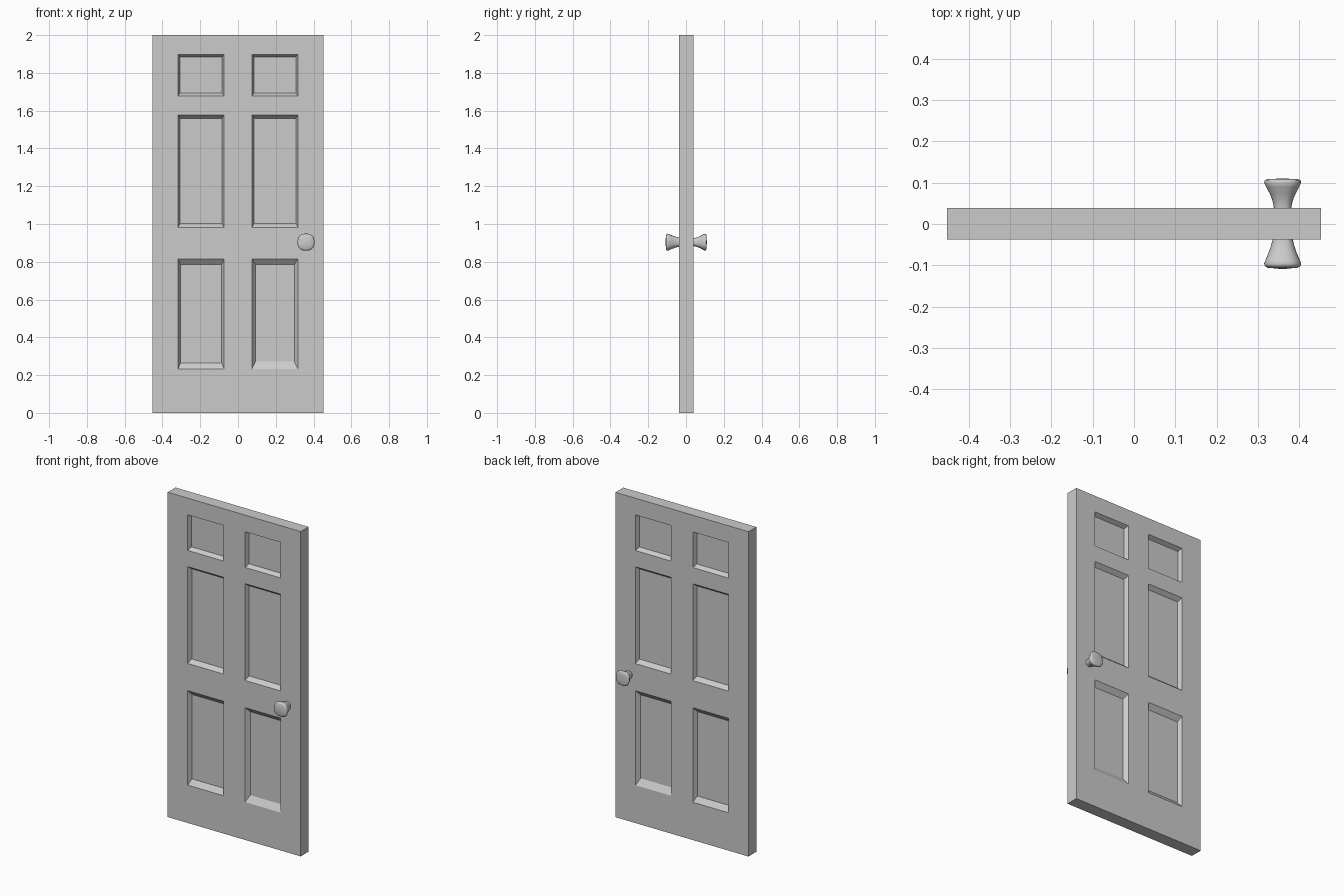
import bpy, bmesh, math

if "Cube" in bpy.data.objects:
    bpy.data.objects.remove(bpy.data.objects["Cube"])

Y_FRONT, Y_BACK = -0.037, 0.039
DEPTH = 0.025
XS = [-0.453, -0.317, -0.074, 0.074, 0.317, 0.453]
ZS = [0, 0.233, 0.815, 0.982, 1.578, 1.678, 1.897, 2.0]

# slope widths (side, bottom, top) of each recessed panel by grid cell
SLOPES = {
    (1, 1): (0.013, 0.032, 0.030), (3, 1): (0.018, 0.038, 0.030),
    (1, 3): (0.011, 0.021, 0.020), (3, 3): (0.011, 0.021, 0.020),
    (1, 5): (0.010, 0.015, 0.013), (3, 5): (0.010, 0.015, 0.013),
}


def finish(bm, name):
    bmesh.ops.remove_doubles(bm, verts=bm.verts, dist=1e-5)
    bmesh.ops.recalc_face_normals(bm, faces=bm.faces)
    mesh = bpy.data.meshes.new(name)
    bm.to_mesh(mesh)
    bm.free()
    obj = bpy.data.objects.new(name, mesh)
    bpy.context.collection.objects.link(obj)
    return obj


def rect(x0, x1, z0, z1, y):
    return [(x0, y, z0), (x1, y, z0), (x1, y, z1), (x0, y, z1)]


# door slab with six recessed panels on both faces
def build_door():
    bm = bmesh.new()

    def face(pts):
        bm.faces.new([bm.verts.new(p) for p in pts])

    for y, inward in ((Y_FRONT, 1), (Y_BACK, -1)):
        for i, (x0, x1) in enumerate(zip(XS, XS[1:])):
            for j, (z0, z1) in enumerate(zip(ZS, ZS[1:])):
                outer = rect(x0, x1, z0, z1, y)
                if (i, j) not in SLOPES:
                    face(outer)
                    continue
                s, b, t = SLOPES[i, j]
                inner = rect(x0 + s, x1 - s, z0 + b, z1 - t, y + inward * DEPTH)
                face(inner)
                for k in range(4):
                    n = (k + 1) % 4
                    face([outer[k], outer[n], inner[n], inner[k]])
    # slab edges
    for x in (XS[0], XS[-1]):
        for z0, z1 in zip(ZS, ZS[1:]):
            face([(x, Y_FRONT, z0), (x, Y_BACK, z0), (x, Y_BACK, z1), (x, Y_FRONT, z1)])
    for z in (ZS[0], ZS[-1]):
        for x0, x1 in zip(XS, XS[1:]):
            face([(x0, Y_FRONT, z), (x1, Y_FRONT, z), (x1, Y_BACK, z), (x0, Y_BACK, z)])
    return finish(bm, "door_slab")


# flared knob with a softly squared cross-section
def build_knob(name, profile, cx=0.36, cz=0.904, sides=32):
    bm = bmesh.new()
    rings = []
    for r, y in profile:
        ring = []
        for k in range(sides):
            a = 2 * math.pi * k / sides
            c, s = math.cos(a), math.sin(a)
            q = r / (abs(c) ** 2.5 + abs(s) ** 2.5) ** 0.4
            ring.append(bm.verts.new((cx + q * c, y, cz + q * s)))
        rings.append(ring)
    for a, b in zip(rings, rings[1:]):
        for k in range(sides):
            n = (k + 1) % sides
            bm.faces.new([a[k], a[n], b[n], b[k]])
    bm.faces.new(rings[0])
    bm.faces.new(rings[-1])
    obj = finish(bm, name)
    bpy.ops.object.select_all(action='DESELECT')
    bpy.context.view_layer.objects.active = obj
    obj.select_set(True)
    bpy.ops.object.shade_smooth_by_angle(angle=math.radians(50))


build_door()
build_knob("front_knob", [(0.024, -0.030), (0.025, -0.040), (0.029, -0.055), (0.035, -0.072),
                          (0.042, -0.088), (0.045, -0.096), (0.043, -0.102), (0.036, -0.106),
                          (0.018, -0.1075), (0.006, -0.109)])
build_knob("back_knob", [(0.021, 0.032), (0.022, 0.046), (0.025, 0.058), (0.031, 0.073),
                         (0.040, 0.090), (0.045, 0.101), (0.043, 0.106), (0.036, 0.109),
                         (0.018, 0.1095), (0.006, 0.110)])
